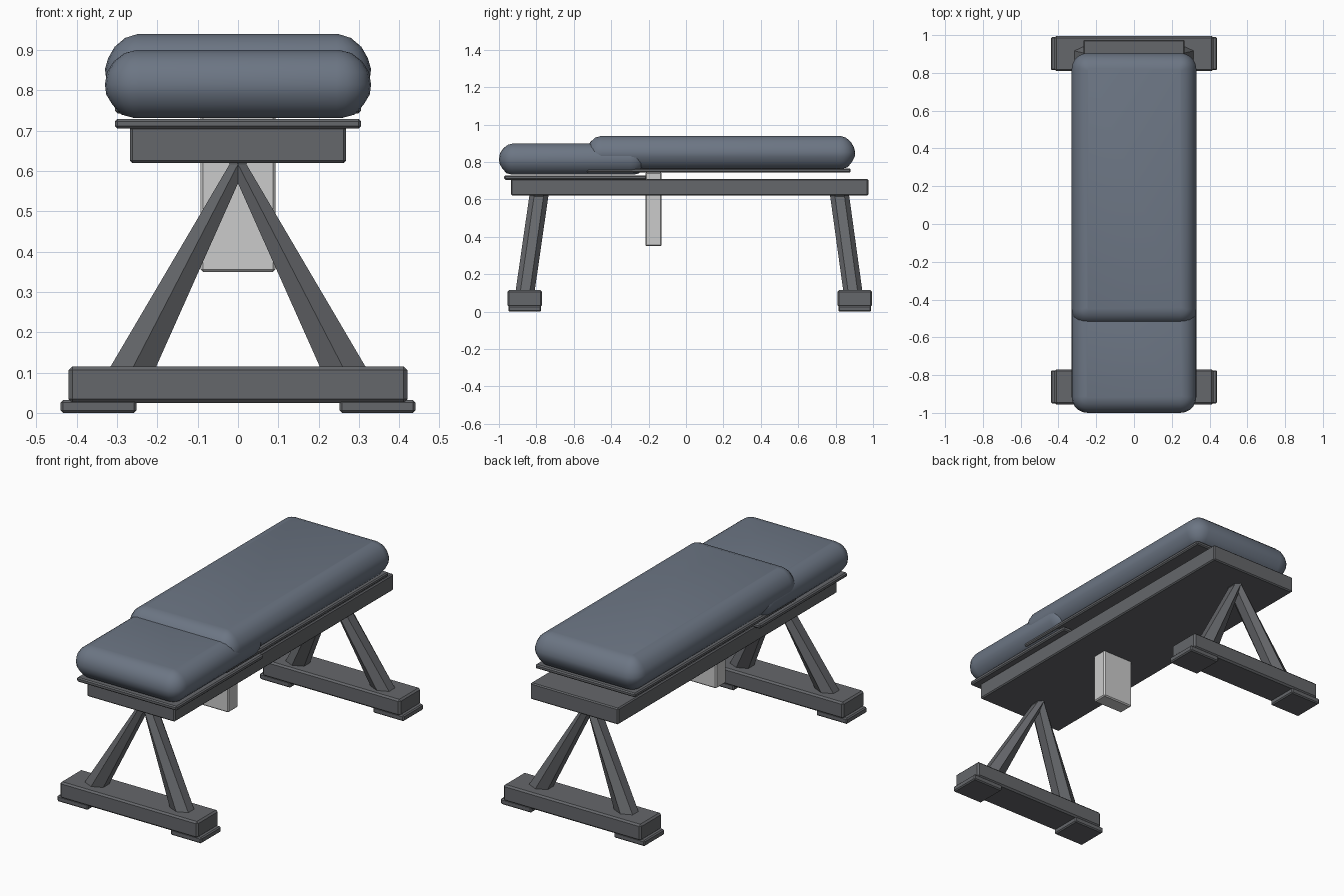
import bpy, bmesh, math
from mathutils import Vector

if "Cube" in bpy.data.objects:
    bpy.data.objects.remove(bpy.data.objects["Cube"])


def material(name, rgb):
    m = bpy.data.materials.new(name)
    m.diffuse_color = (*rgb, 1)
    m.use_nodes = True
    m.node_tree.nodes["Principled BSDF"].inputs["Base Color"].default_value = m.diffuse_color
    return m


STEEL = material("dark_steel", (0.13, 0.135, 0.145))
LIGHT = material("light_steel", (0.55, 0.55, 0.57))
VINYL = material("blue_grey_vinyl", (0.15, 0.18, 0.23))


def make(name, bm, mat):
    bmesh.ops.recalc_face_normals(bm, faces=bm.faces)
    me = bpy.data.meshes.new(name)
    bm.to_mesh(me)
    bm.free()
    me.materials.append(mat)
    ob = bpy.data.objects.new(name, me)
    bpy.context.collection.objects.link(ob)
    return ob


def box(name, x, y, z, mat=STEEL, bevel=0.006):
    bm = bmesh.new()
    bmesh.ops.create_cube(bm, size=1)
    for v in bm.verts:
        v.co = Vector([(r[0] + r[1]) / 2 + c * (r[1] - r[0])
                       for c, r in zip(v.co, (x, y, z))])
    ob = make(name, bm, mat)
    mod = ob.modifiers.new("bevel", "BEVEL")
    mod.width, mod.segments = bevel, 1
    return ob


def loft(name, rings, mat):
    bm = bmesh.new()
    loops = [[bm.verts.new(p) for p in ring] for ring in rings]
    n = len(loops[0])
    for a, b in zip(loops, loops[1:]):
        for i in range(n):
            j = (i + 1) % n
            bm.faces.new((a[i], a[j], b[j], b[i]))
    bm.faces.new(loops[0][::-1])
    bm.faces.new(loops[-1])
    return make(name, bm, mat)


def cushion(name, half_x, y0, y1, profile, radius=0.085, steps=5):
    # stacked rounded rectangles, each given as (inset, height)
    rings = []
    for inset, z in profile:
        r = max(radius - inset, 0.012)
        hx, hy = half_x - inset - r, (y1 - y0) / 2 - inset - r
        ring = []
        for k, (sx, sy) in enumerate(((1, 1), (-1, 1), (-1, -1), (1, -1))):
            for i in range(steps + 1):
                a = math.pi / 2 * (k + i / steps)
                ring.append((sx * hx + r * math.cos(a),
                             (y0 + y1) / 2 + sy * hy + r * math.sin(a), z))
        rings.append(ring)
    ob = loft(name, rings, VINYL)
    bpy.ops.object.select_all(action="DESELECT")
    ob.select_set(True)
    bpy.context.view_layer.objects.active = ob
    bpy.ops.object.shade_smooth_by_angle(angle=math.radians(40))


# Cushions
cushion("seat_cushion", 0.33, -1.0, -0.21,
        [(0.07, 0.732), (0.04, 0.74), (0.018, 0.765), (0.003, 0.79), (0, 0.815),
         (0.005, 0.845), (0.022, 0.872), (0.048, 0.892), (0.078, 0.9)])
cushion("back_cushion", 0.33, -0.535, 0.905,
        [(0.07, 0.764), (0.04, 0.772), (0.018, 0.8), (0.003, 0.828), (0, 0.853),
         (0.008, 0.88), (0.024, 0.908), (0.05, 0.93), (0.082, 0.94)])

# Backing plates, main beam and support post
box("seat_plate", (-0.305, 0.305), (-0.972, -0.21), (0.705, 0.729))
box("back_plate", (-0.305, 0.305), (-0.53, 0.88), (0.743, 0.766))
box("main_beam", (-0.268, 0.268), (-0.935, 0.975), (0.62, 0.71))
box("support_post", (-0.093, 0.093), (-0.217, -0.13), (0.35, 0.745), LIGHT)


# Tapered six-sided legs
def leg(name, side, y_bottom, y_top):
    rings = []
    for cx, cy, z, rx in ((0.262, y_bottom, 0.11, 0.057),
                          (-0.007, y_top, 0.63, 0.02)):
        rings.append([(side * (cx + rx / 0.866 * math.cos(a)),
                       cy + 0.051 * math.sin(a), z)
                      for a in (math.pi / 6 + math.pi / 3 * i for i in range(6))])
    loft(name, rings, STEEL)


# Floor bars with end pads, front and back
for label, y0, y1, yb, yt in (("front", -0.955, -0.77, -0.86, -0.785),
                              ("back", 0.81, 0.995, 0.892, 0.82)):
    box(label + "_floor_bar", (-0.42, 0.42), (y0, y1), (0.025, 0.115), bevel=0.009)
    for side, word in ((-1, "left"), (1, "right")):
        xs = sorted((side * 0.252, side * 0.44))
        box(f"{label}_{word}_foot_pad", xs, (y0 + 0.005, y1 - 0.005), (0, 0.032))
        leg(f"{label}_{word}_leg", side, yb, yt)
